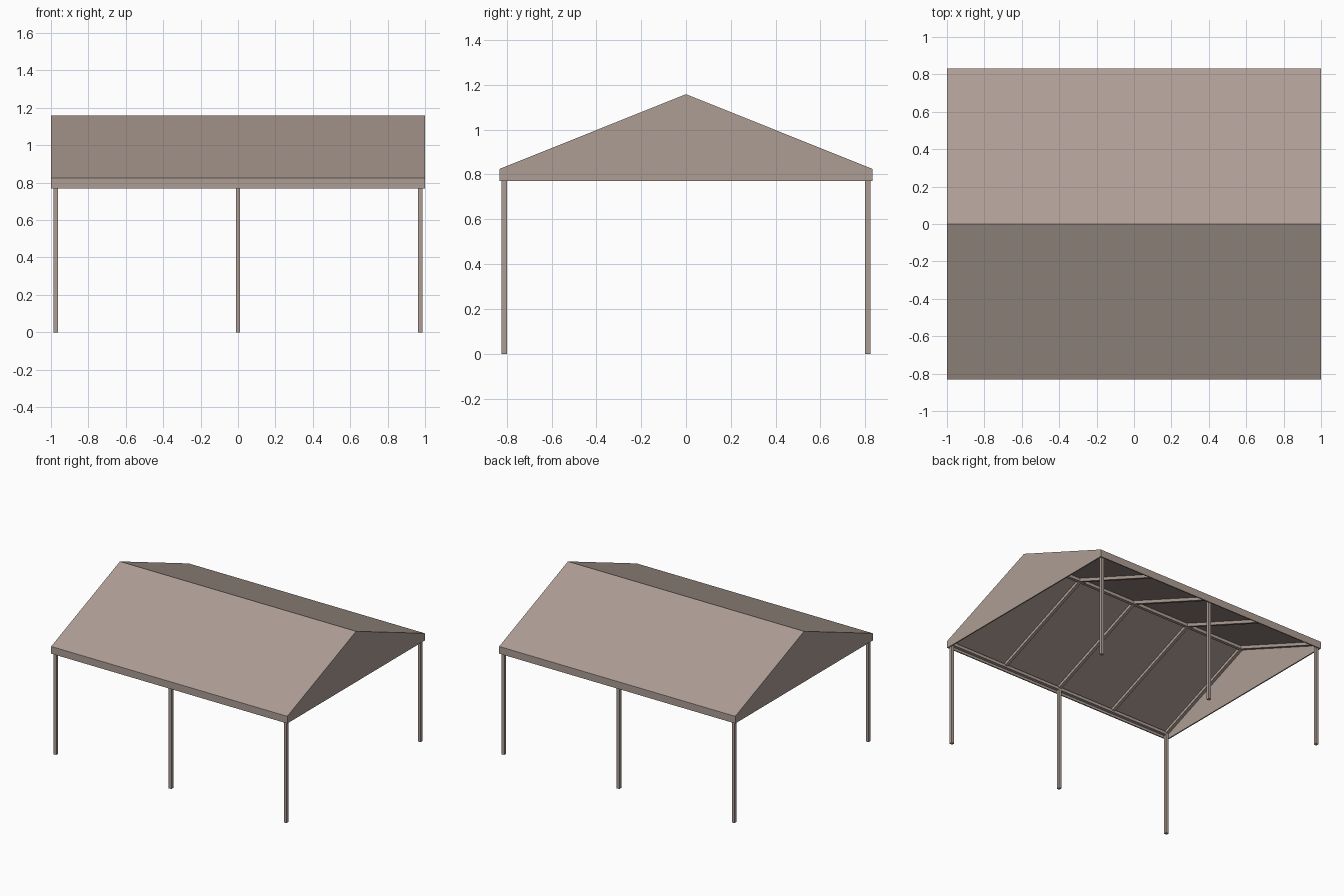
import bpy, bmesh

if "Cube" in bpy.data.objects:
    bpy.data.objects.remove(bpy.data.objects["Cube"])

W, D = 1.0, 0.832                      # half length, half depth
Z_HEM, Z_EAVE, Z_RIDGE = 0.77, 0.825, 1.158
T = 0.023                              # frame tube width
PX, PY = 0.975, 0.811                  # post centre lines

mat = bpy.data.materials.new("taupe")
mat.diffuse_color = (0.42, 0.34, 0.30, 1)
mat.use_nodes = True
mat.node_tree.nodes["Principled BSDF"].inputs["Base Color"].default_value = mat.diffuse_color


def prism(name, profile, x0, x1, open_edge=None):
    """Extrude a (y, z) profile along x; open_edge omits that side face."""
    bm = bmesh.new()
    a = [bm.verts.new((x0, y, z)) for y, z in profile]
    b = [bm.verts.new((x1, y, z)) for y, z in profile]
    n = len(profile)
    bm.faces.new(a)
    bm.faces.new(b[::-1])
    for i in range(n):
        if i != open_edge:
            j = (i + 1) % n
            bm.faces.new((a[j], a[i], b[i], b[j]))
    bmesh.ops.recalc_face_normals(bm, faces=bm.faces)
    me = bpy.data.meshes.new(name)
    bm.to_mesh(me)
    bm.free()
    me.materials.append(mat)
    ob = bpy.data.objects.new(name, me)
    bpy.context.collection.objects.link(ob)
    return ob


def rect(y, z0, z1):
    return [(y - T / 2, z0), (y + T / 2, z0), (y + T / 2, z1), (y - T / 2, z1)]


# Canopy: roof, hem and gable ends as a shell open underneath
canopy = prism("canopy", [(-D, Z_HEM), (D, Z_HEM), (D, Z_EAVE),
                          (0, Z_RIDGE), (-D, Z_EAVE)], -W, W, open_edge=0)
shell = canopy.modifiers.new("thickness", 'SOLIDIFY')
shell.thickness = 0.009
shell.offset = -1
shell.use_even_offset = True

# Posts
for side, y in (("front", -PY), ("back", PY)):
    for x in (-PX, 0, PX):
        prism(side + "_post", rect(y, 0, 0.80), x - T / 2, x + T / 2)
    # Eave beams
    prism(side + "_eave_beam", rect(y, 0.788, 0.811), -PX - T / 2, PX + T / 2)

# Ridge beam
prism("ridge_beam", rect(0, 1.118, 1.141), -PX - T / 2, PX + T / 2)

# Rafter pairs
E = PY + T / 2
for i in range(5):
    x = -PX + i * PX / 2
    prism("rafter_pair", [(-E, 0.793), (0, 1.122), (E, 0.793),
                          (E, 0.817), (0, 1.147), (-E, 0.817)],
          x - T / 2, x + T / 2)
